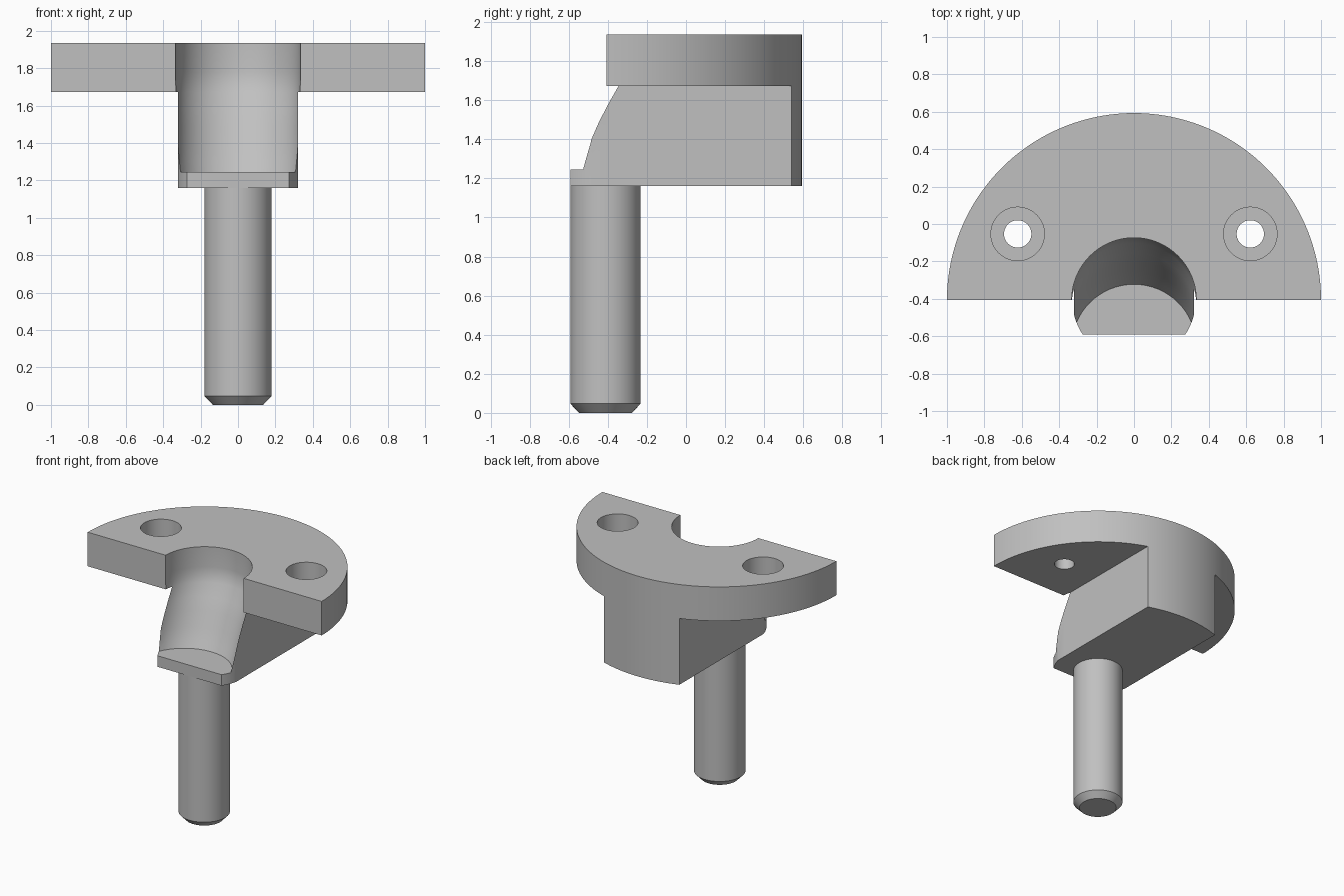
import bpy, bmesh
from math import sin, cos, pi, asin, acos, radians

if "Cube" in bpy.data.objects:
    bpy.data.objects.remove(bpy.data.objects["Cube"], do_unlink=True)

grey = bpy.data.materials.new("plain grey")
grey.use_nodes = True
grey.diffuse_color = (0.53, 0.53, 0.53, 1)
grey.node_tree.nodes["Principled BSDF"].inputs["Base Color"].default_value = grey.diffuse_color

BOTTOM, SHELF, PLATE, TOP = 1.16, 1.245, 1.672, 1.935
CENTRE, FRONT = -0.407, -0.592      # arc centre and foremost y
HALF, BOSS = 0.321, 0.33            # block half width and boss radius


def loft(name, rings):
    """Skin a stack of equal-length point rings and cap both ends."""
    bm = bmesh.new()
    loops = [[bm.verts.new(p) for p in ring] for ring in rings]
    n = len(loops[0])
    for a, b in zip(loops, loops[1:]):
        for i in range(n):
            j = (i + 1) % n
            bm.faces.new((a[i], a[j], b[j], b[i]))
    bm.faces.new(loops[0][::-1])
    bm.faces.new(loops[-1])
    bmesh.ops.recalc_face_normals(bm, faces=bm.faces)
    mesh = bpy.data.meshes.new(name)
    bm.to_mesh(mesh)
    bm.free()
    obj = bpy.data.objects.new(name, mesh)
    bpy.context.collection.objects.link(obj)
    mesh.materials.append(grey)
    return obj


def arc(x, y, r, start, end, n):
    return [(x + r * cos(start + (end - start) * i / n),
             y + r * sin(start + (end - start) * i / n)) for i in range(n + 1)]


def ring(x, y, z, r, n=64):
    return [(px, py, z) for px, py in arc(x, y, r, 0, 2 * pi, n)[:-1]]


def activate(obj):
    bpy.ops.object.select_all(action='DESELECT')
    obj.select_set(True)
    bpy.context.view_layer.objects.active = obj


def cut(target, cutter):
    mod = target.modifiers.new("cut", 'BOOLEAN')
    mod.operation, mod.solver, mod.object = 'DIFFERENCE', 'EXACT', cutter
    activate(target)
    bpy.ops.object.modifier_apply(modifier=mod.name)
    bpy.data.objects.remove(cutter, do_unlink=True)


# Body outline: half disc at the back, clipped round boss at the front
side = acos(HALF / BOSS)
tip = asin((CENTRE - FRONT) / BOSS)
outline = arc(0, CENTRE, 1, 0, pi, 96)
outline += [(-HALF, CENTRE)] + arc(0, CENTRE, BOSS, pi + side, pi + tip, 8)
outline += arc(0, CENTRE, BOSS, -tip, -side, 8) + [(HALF, CENTRE)]
body = loft("mounting_body", [[(x, y, z) for x, y in outline] for z in (BOTTOM, TOP)])

# Remove the material under both wings of the plate
for s in (-1, 1):
    rect = [(s * HALF, -1), (s * 1.2, -1), (s * 1.2, 1), (s * HALF, 1)]
    cut(body, loft("wing_cutter", [[(x, y, z) for x, y in rect] for z in (1, PLATE)]))

# Curved channel running down and forward to the front shelf
path = [(2.0, CENTRE), (1.78, CENTRE), (1.725, -0.414), (PLATE, -0.435), (1.58, -0.487),
        (1.49, -0.534), (1.385, -0.58), (1.3, -0.625), (SHELF, -0.656)]
cut(body, loft("channel_cutter", [ring(0, y, z, 0.3335) for z, y in path]))

# Counterbored screw holes
for s in (-1, 1):
    x, y, floor = s * 0.622, -0.053, TOP - 0.16
    cut(body, loft("screw_hole_cutter",
                   [ring(x, y, 1.5, 0.073), ring(x, y, floor, 0.073),
                    ring(x, y, floor, 0.143), ring(x, y, 2.0, 0.143)]))

# Chamfered pin
pin = loft("pin", [ring(0, -0.412, z, r) for z, r in ((0, 0.135), (0.047, 0.18), (BOTTOM, 0.18))])

for obj in (body, pin):
    activate(obj)
    bpy.ops.object.shade_smooth_by_angle(angle=radians(30))
